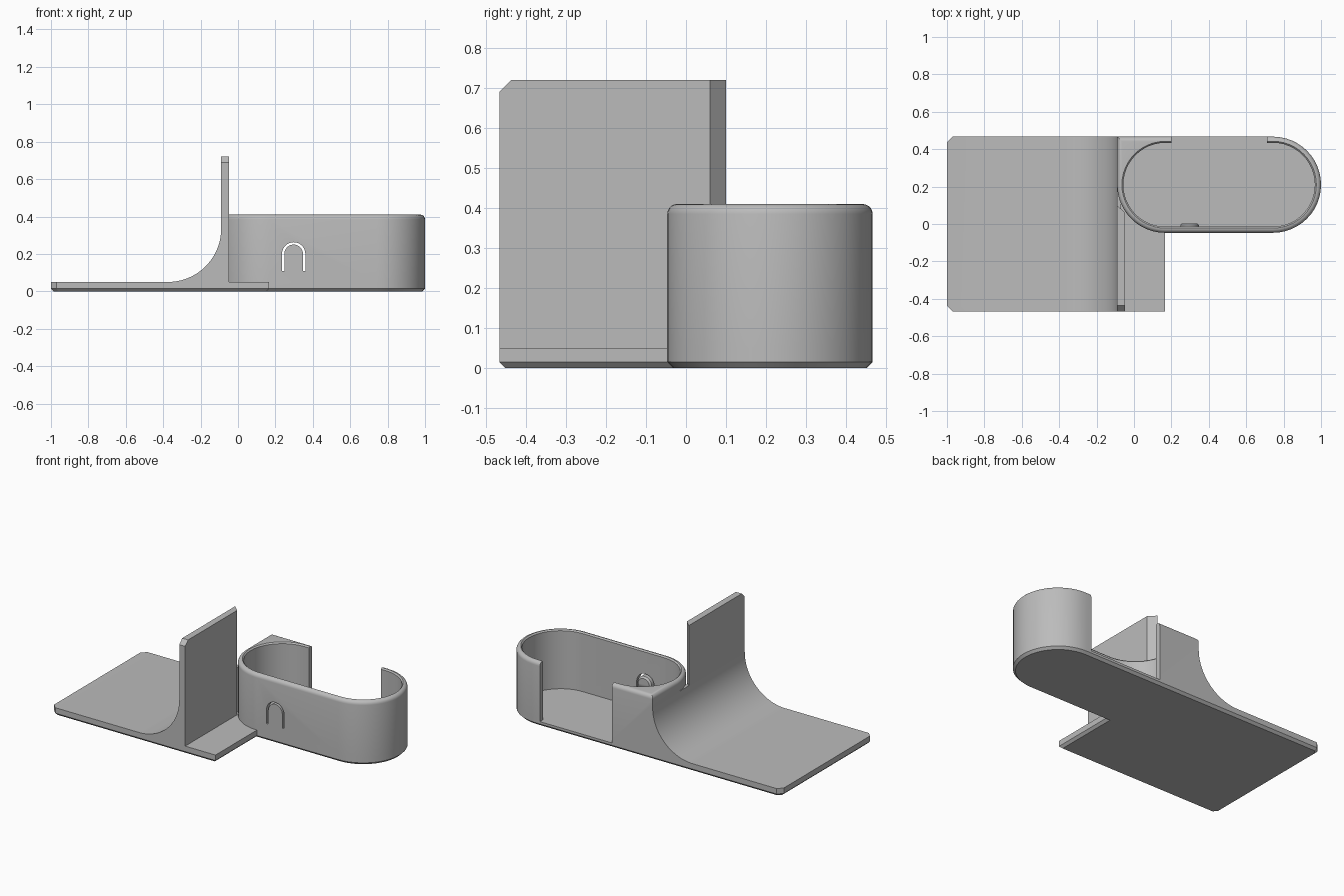
import bpy, bmesh
from math import sin, cos, radians

cube = bpy.data.objects.get("Cube")
if cube:
    bpy.data.objects.remove(cube)

# Shared dimensions
R, R_IN = 0.257, 0.224           # cup outer and inner radius
CY, CL, CR = 0.21, 0.167, 0.743  # cup centre line and end centres
HALF, FLOOR, PLATE, RIM = 0.467, 0.03, 0.05, 0.41
WALL_L, WALL_R, TOP = -0.09, -0.048, 0.72

grey = bpy.data.materials.new("light grey")
grey.use_nodes = True
grey.diffuse_color = (0.5, 0.5, 0.5, 1)
grey.node_tree.nodes["Principled BSDF"].inputs["Base Color"].default_value = (0.5, 0.5, 0.5, 1)


def arc(cx, cy, r, a0, a1, n=24):
    steps = [radians(a0 + (a1 - a0) * i / n) for i in range(n + 1)]
    return [(cx + r * cos(a), cy + r * sin(a)) for a in steps]


def stadium(r):
    return arc(CR, CY, r, -90, 90) + arc(CL, CY, r, 90, 270)


def finish(name, bm):
    bmesh.ops.recalc_face_normals(bm, faces=bm.faces[:])
    mesh = bpy.data.meshes.new(name)
    bm.to_mesh(mesh)
    bm.free()
    mesh.materials.append(grey)
    obj = bpy.data.objects.new(name, mesh)
    bpy.context.collection.objects.link(obj)
    return obj


def loft(name, rings, axis="z", bevel=None):
    """Join matching outlines, given as (outline, level), along an axis."""
    place = {"x": lambda a, b, c: (c, a, b),
             "y": lambda a, b, c: (a, c, b),
             "z": lambda a, b, c: (a, b, c)}[axis]
    bm = bmesh.new()
    loops = [[bm.verts.new(place(a, b, c)) for a, b in pts] for pts, c in rings]
    for low, high in zip(loops, loops[1:]):
        for i in range(len(low)):
            j = (i + 1) % len(low)
            bm.faces.new((low[i], low[j], high[j], high[i]))
    caps = [bm.faces.new(loops[0]), bm.faces.new(loops[-1])]
    bmesh.ops.recalc_face_normals(bm, faces=bm.faces[:])
    if bevel:
        end, size, segments = bevel
        bmesh.ops.bevel(bm, geom=list(caps[end].edges), offset=size, segments=segments,
                        profile=0.5, affect="EDGES", clamp_overlap=True)
    return finish(name, bm)


def prism(name, pts, lo, hi, axis="z", bevel=None):
    return loft(name, [(pts, lo), (pts, hi)], axis, bevel)


def box(name, x, y, z):
    return prism(name, [(x[0], y[0]), (x[1], y[0]), (x[1], y[1]), (x[0], y[1])], *z)


def combine(target, tool, operation):
    mod = target.modifiers.new(operation.lower(), "BOOLEAN")
    mod.operation, mod.solver, mod.object = operation, "EXACT", tool
    bpy.context.view_layer.objects.active = target
    bpy.ops.object.modifier_apply(modifier=mod.name)
    bpy.data.objects.remove(tool)


# Base plate with a chamfered underside, continuing under the cup
c = 0.03
base_outline = ([(-1, HALF - c), (-1, c - HALF), (c - 1, -HALF), (CL, -HALF), (CL, CY - R)]
                + arc(CR, CY, R, -90, 90) + [(c - 1, HALF)])
body = prism("tray_holder", base_outline, 0, PLATE, bevel=(0, 0.015, 1))

# Cup block: rounded ends, square at the back corner beside the wall
cup_outline = arc(CR, CY, R, -90, 90) + [(WALL_L, HALF)] + arc(CL, CY, R, 180, 270)
combine(body, prism("cup_block", cup_outline, 0.02, RIM, bevel=(1, 0.025, 5)), "UNION")

# Concave sweep from the plate up to the wall
sweep_r = 0.285
sweep = (arc(WALL_L - sweep_r, PLATE + sweep_r, sweep_r, -90, 0)
         + [(-0.07, PLATE + sweep_r), (-0.07, 0.02), (WALL_L - sweep_r, 0.02)])
combine(body, prism("sweep", sweep, -HALF, HALF, "y"), "UNION")

# Upright wall: clipped front top corner, slanted back end
def wall_side(back):
    return [(-HALF, 0.02), (back, 0.02), (back, TOP), (c - HALF, TOP), (-HALF, TOP - c)]

combine(body, loft("wall", [(wall_side(0.1), WALL_L), (wall_side(0.06), WALL_R)], "x"), "UNION")

# Cup hollow with a lightly chamfered rim, and the opening at the back
hollow = [(stadium(R_IN), FLOOR), (stadium(R_IN), RIM - 0.008),
          (stadium(R_IN + 0.016), RIM + 0.008)]
combine(body, loft("cup_hollow", hollow), "DIFFERENCE")
combine(body, box("back_opening", (0.2, 0.71), (0.36, 0.5), (FLOOR, 0.5)), "DIFFERENCE")

# Arched slot that frees a spring tab in the front of the cup
TX, TZ, LOW = 0.2975, 0.2, 0.11

def arch(r, low):
    return [(TX + r, low)] + arc(TX, TZ, r, 0, 180, 16) + [(TX - r, low)]

combine(body, prism("tab_slot", arch(0.0625, LOW) + arch(0.05, LOW)[::-1], -0.1, 0.05, "y"),
        "DIFFERENCE")

# Low catch on the inside of the tab
catch_y = CY - R_IN
combine(body, loft("tab_catch", [(arch(0.05, TZ - 0.03), catch_y - 0.01),
                                 (arch(0.05, TZ - 0.03), catch_y + 0.008),
                                 (arch(0.04, TZ - 0.01), catch_y + 0.018)], "y"), "UNION")

bpy.ops.object.select_all(action="DESELECT")
body.select_set(True)
bpy.context.view_layer.objects.active = body
bpy.ops.object.shade_smooth_by_angle(angle=radians(30))
